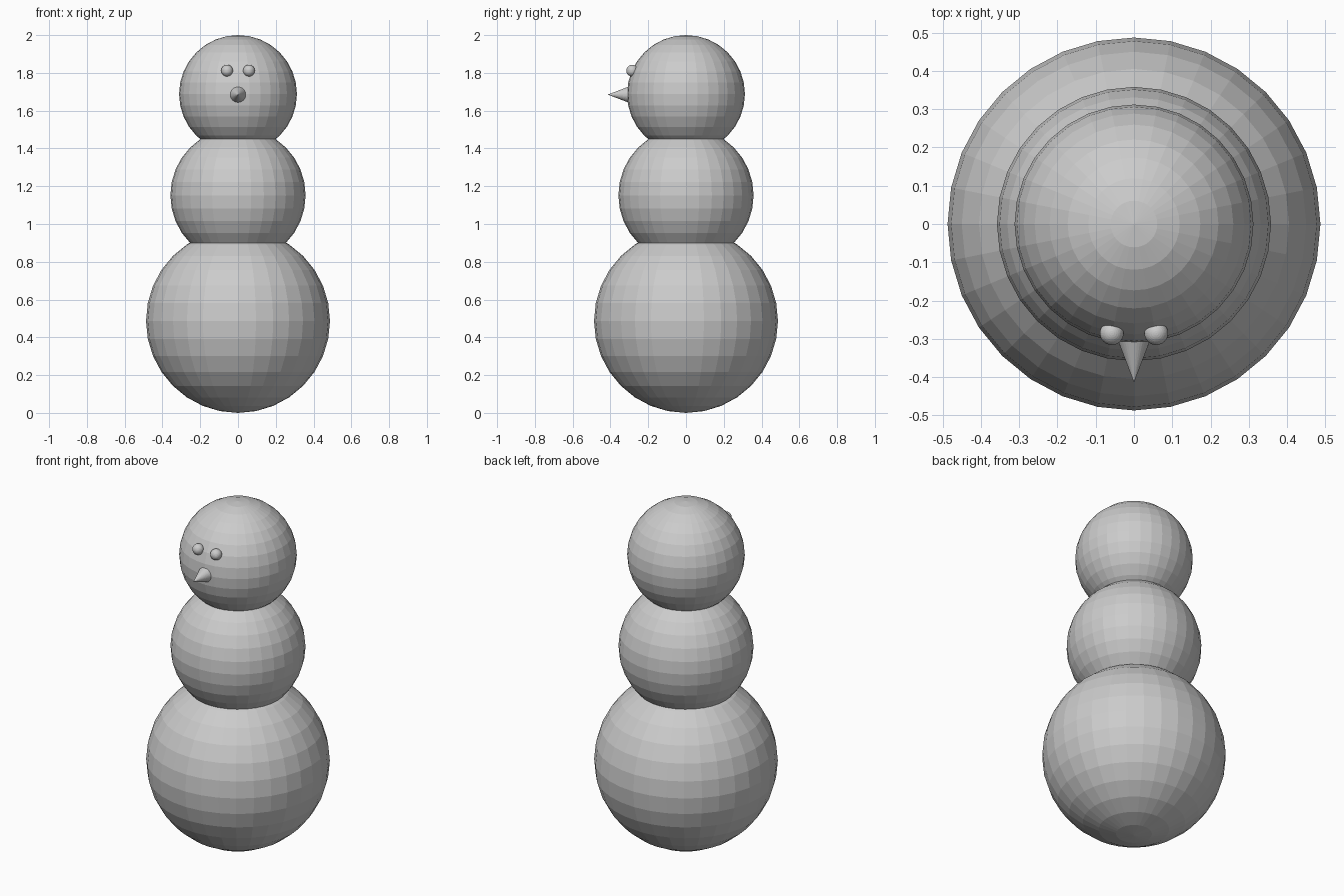
import bpy
from math import radians

# Remove the default cube
cube = bpy.data.objects.get("Cube")
if cube:
    bpy.data.objects.remove(cube, do_unlink=True)

# One plain grey for everything
grey = bpy.data.materials.new("plain_grey")
grey.use_nodes = True
colour = (0.6, 0.6, 0.6, 1)
grey.diffuse_color = colour
grey.node_tree.nodes["Principled BSDF"].inputs["Base Color"].default_value = colour


def finish(name):
    obj = bpy.context.object
    obj.name = name
    obj.data.materials.append(grey)
    return obj


def ball(name, radius, location):
    bpy.ops.mesh.primitive_uv_sphere_add(
        segments=32, ring_count=16, radius=radius, location=location)
    return finish(name)


# Stacked, flat-faced body balls
ball("lower_body", 0.487, (0, 0, 0.487))
ball("upper_body", 0.358, (0, 0, 1.152))
ball("head", 0.312, (0, 0, 1.688))

# Eyes, half sunk into the head
for side, x in (("left", 0.058), ("right", -0.058)):
    ball(side + "_eye", 0.031, (x, -0.285, 1.812))

# Pointed nose facing forward
bpy.ops.mesh.primitive_cone_add(
    vertices=32, radius1=0.041, radius2=0, depth=0.107,
    location=(0, -0.3605, 1.685), rotation=(radians(90), 0, 0))
finish("nose")
